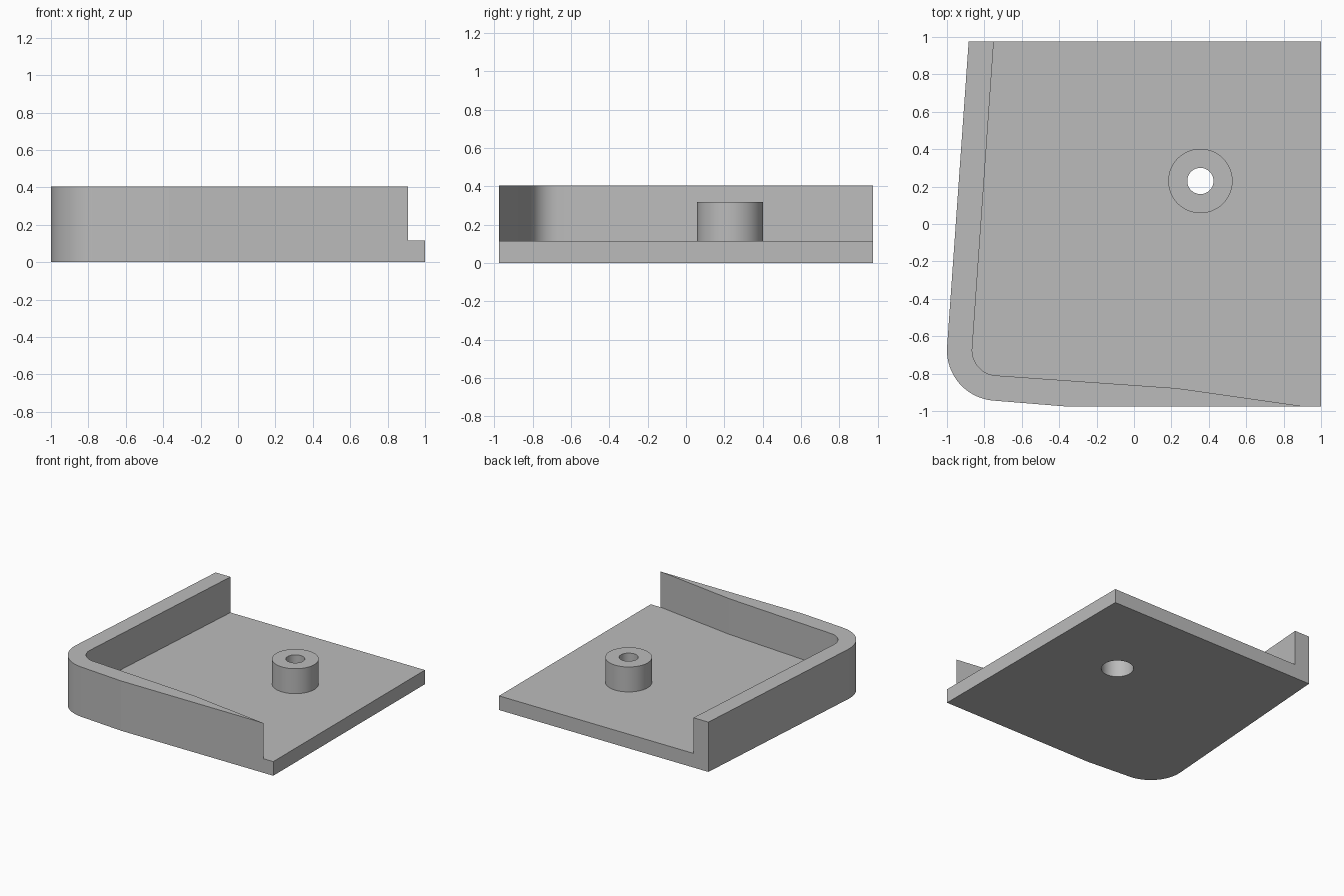
import bpy
import bmesh
from math import cos, sin, radians
from mathutils import Vector

default = bpy.data.objects.get("Cube")
if default:
    bpy.data.objects.remove(default, do_unlink=True)

PLATE_TOP, WALL_TOP, BOSS_TOP = 0.115, 0.405, 0.318
HALF_Y = 0.975
CORNER = Vector((-0.73, -0.675))   # shared centre of both corner arcs
BOSS = Vector((0.355, 0.23))
TAPER = 4                          # lean of the two walls in degrees

grey = bpy.data.materials.new("plain_grey")
grey.use_nodes = True
colour = (0.5, 0.5, 0.5, 1)
grey.diffuse_color = colour
grey.node_tree.nodes["Principled BSDF"].inputs["Base Color"].default_value = colour


def arc(centre, radius, start, end, steps):
    angles = [radians(start + (end - start) * i / steps) for i in range(steps + 1)]
    return [centre + radius * Vector((cos(a), sin(a))) for a in angles]


def prism(name, outline, low, high):
    """Extrude a flat counter-clockwise outline between two heights."""
    bm = bmesh.new()
    base = bm.faces.new([bm.verts.new((p[0], p[1], low)) for p in outline])
    top = bmesh.ops.extrude_face_region(bm, geom=[base])["geom"]
    bmesh.ops.translate(bm, vec=(0, 0, high - low),
                        verts=[v for v in top if isinstance(v, bmesh.types.BMVert)])
    bmesh.ops.recalc_face_normals(bm, faces=bm.faces)
    mesh = bpy.data.meshes.new(name)
    bm.to_mesh(mesh)
    bm.free()
    mesh.materials.append(grey)
    obj = bpy.data.objects.new(name, mesh)
    bpy.context.collection.objects.link(obj)
    return obj


def disc(name, radius, low, high):
    return prism(name, arc(BOSS, radius, 0, 360, 128)[:-1], low, high)


def combine(target, tool, operation):
    mod = target.modifiers.new(tool.name, "BOOLEAN")
    mod.operation, mod.object, mod.solver = operation, tool, "EXACT"
    bpy.ops.object.select_all(action="DESELECT")
    bpy.context.view_layer.objects.active = target
    target.select_set(True)
    bpy.ops.object.modifier_apply(modifier=mod.name)
    bpy.data.objects.remove(tool, do_unlink=True)


def corner(radius):
    return arc(CORNER, radius, 180 - TAPER, 270 - TAPER, 32)


# Solid block with the rounded, tapered outline
outer = [(1, HALF_Y), (-0.884, HALF_Y)] + corner(0.27) + [(-0.37, -HALF_Y), (1, -HALF_Y)]
tray = prism("corner_tray", outer, 0, WALL_TOP)

# Pocket that leaves the plate and the two walls, one thinning to a point
pocket = [(1.2, 1.2), (-0.734, 1.2)] + corner(0.135) + [(0.23, -0.878), (0.91, -HALF_Y),
                                                       (1.2, -1.016)]
combine(tray, prism("pocket_cutter", pocket, PLATE_TOP, 1), "DIFFERENCE")

# Screw boss with a through hole and a wide recess underneath
combine(tray, disc("screw_boss", 0.172, 0.05, BOSS_TOP), "UNION")
combine(tray, disc("screw_hole_cutter", 0.07, -0.1, 0.6), "DIFFERENCE")
combine(tray, disc("screw_recess_cutter", 0.12, -0.1, 0.22), "DIFFERENCE")

# Smooth only the round surfaces
bpy.ops.object.shade_smooth_by_angle(angle=radians(3.5))
